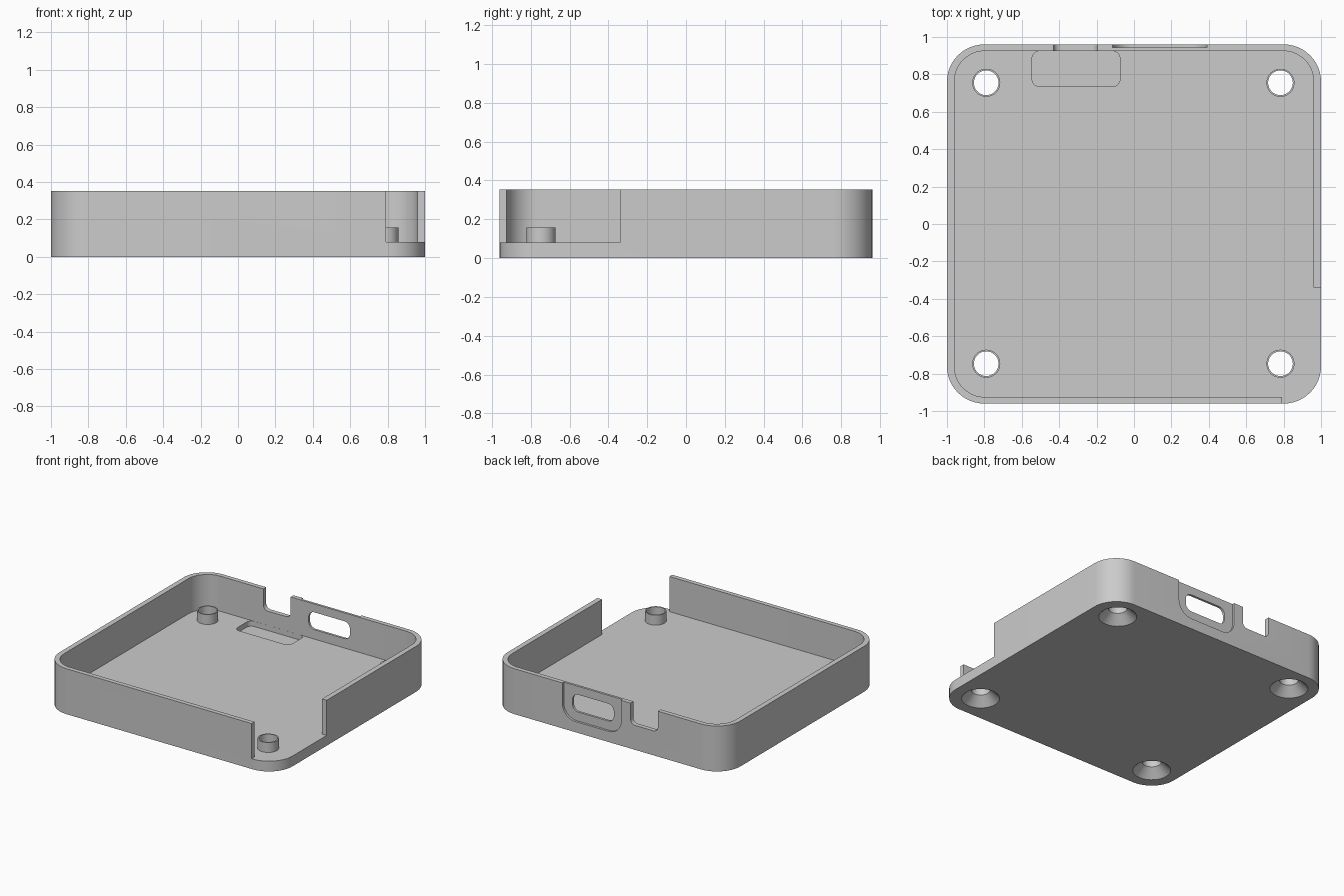
import bpy, bmesh, math

if "Cube" in bpy.data.objects:
    bpy.data.objects.remove(bpy.data.objects["Cube"])

grey = bpy.data.materials.new("plain grey")
grey.diffuse_color = (0.6, 0.6, 0.6, 1)
grey.use_nodes = True
grey.node_tree.nodes["Principled BSDF"].inputs["Base Color"].default_value = grey.diffuse_color


def rounded(x0, x1, y0, y1, r, n=12):
    """Outline of a rounded rectangle."""
    pts = []
    corners = ((x1 - r, y1 - r), (x0 + r, y1 - r), (x0 + r, y0 + r), (x1 - r, y0 + r))
    for i, (cx, cy) in enumerate(corners):
        for k in range(n + 1):
            a = math.pi / 2 * (i + k / n)
            pts.append((cx + r * math.cos(a), cy + r * math.sin(a)))
    return pts


def circle(cx, cy, r, n=48):
    return [(cx + r * math.cos(2 * math.pi * i / n),
             cy + r * math.sin(2 * math.pi * i / n)) for i in range(n)]


def loft(name, rings, along_y=False):
    """Closed solid through a list of (outline, depth) rings."""
    bm = bmesh.new()
    loops = []
    for pts, d in rings:
        loops.append([bm.verts.new((a, d, b) if along_y else (a, b, d)) for a, b in pts])
    for lo, hi in zip(loops, loops[1:]):
        n = len(lo)
        for i in range(n):
            j = (i + 1) % n
            bm.faces.new((lo[i], lo[j], hi[j], hi[i]))
    bm.faces.new(loops[0][::-1])
    bm.faces.new(loops[-1])
    bmesh.ops.recalc_face_normals(bm, faces=bm.faces)
    me = bpy.data.meshes.new(name)
    bm.to_mesh(me)
    bm.free()
    me.materials.append(grey)
    ob = bpy.data.objects.new(name, me)
    bpy.context.collection.objects.link(ob)
    return ob


def combine(target, tool, operation):
    """Apply a boolean and discard the tool."""
    bpy.context.view_layer.objects.active = target
    mod = target.modifiers.new("bool", 'BOOLEAN')
    mod.object, mod.operation, mod.solver = tool, operation, 'EXACT'
    bpy.ops.object.modifier_apply(modifier=mod.name)
    bpy.data.objects.remove(tool)


def box(x0, x1, y0, y1):
    return [(x0, y0), (x1, y0), (x1, y1), (x0, y1)]


# Tray shell
outer = rounded(-1, 1, -0.96, 0.96, 0.2)
inner = rounded(-0.96, 0.96, -0.925, 0.925, 0.162)
tray = loft("tray", [(outer, 0), (outer, 0.353)])
combine(tray, loft("cavity", [(inner, 0.08), (inner, 0.6)]), 'DIFFERENCE')

# Open front right corner
corner = box(0.79, 1.2, -1.2, -0.34)
combine(tray, loft("corner_cut", [(corner, 0.08), (corner, 0.6)]), 'DIFFERENCE')

# Shallow pocket in the floor
pocket = rounded(-0.545, -0.075, 0.735, 0.9245, 0.04)
combine(tray, loft("pocket_cut", [(pocket, 0.04), (pocket, 0.15)]), 'DIFFERENCE')

# Back wall: open notch, plug recess and plug hole
for name, shape, y0 in (
        ("notch_cut", rounded(-0.43, -0.195, 0.19, 0.6, 0.04), 0.85),
        ("recess_cut", rounded(-0.115, 0.39, 0.083, 0.7, 0.11), 0.943),
        ("plug_hole_cut", rounded(-0.04, 0.315, 0.153, 0.288, 0.05), 0.85)):
    combine(tray, loft(name, [(shape, y0), (shape, 1.1)], True), 'DIFFERENCE')

# Screw posts with countersunk holes
for x in (-0.79, 0.783):
    for y in (-0.747, 0.755):
        post = circle(x, y, 0.075)
        combine(tray, loft("post", [(post, 0.072), (post, 0.157)]), 'UNION')
        hole = [(circle(x, y, r), z) for r, z in
                ((0.144, -0.01), (0.066, 0.066), (0.066, 0.3))]
        combine(tray, loft("screw_hole", hole), 'DIFFERENCE')

bpy.ops.object.select_all(action='DESELECT')
tray.select_set(True)
bpy.context.view_layer.objects.active = tray
bpy.ops.object.shade_smooth_by_angle(angle=math.radians(30))
